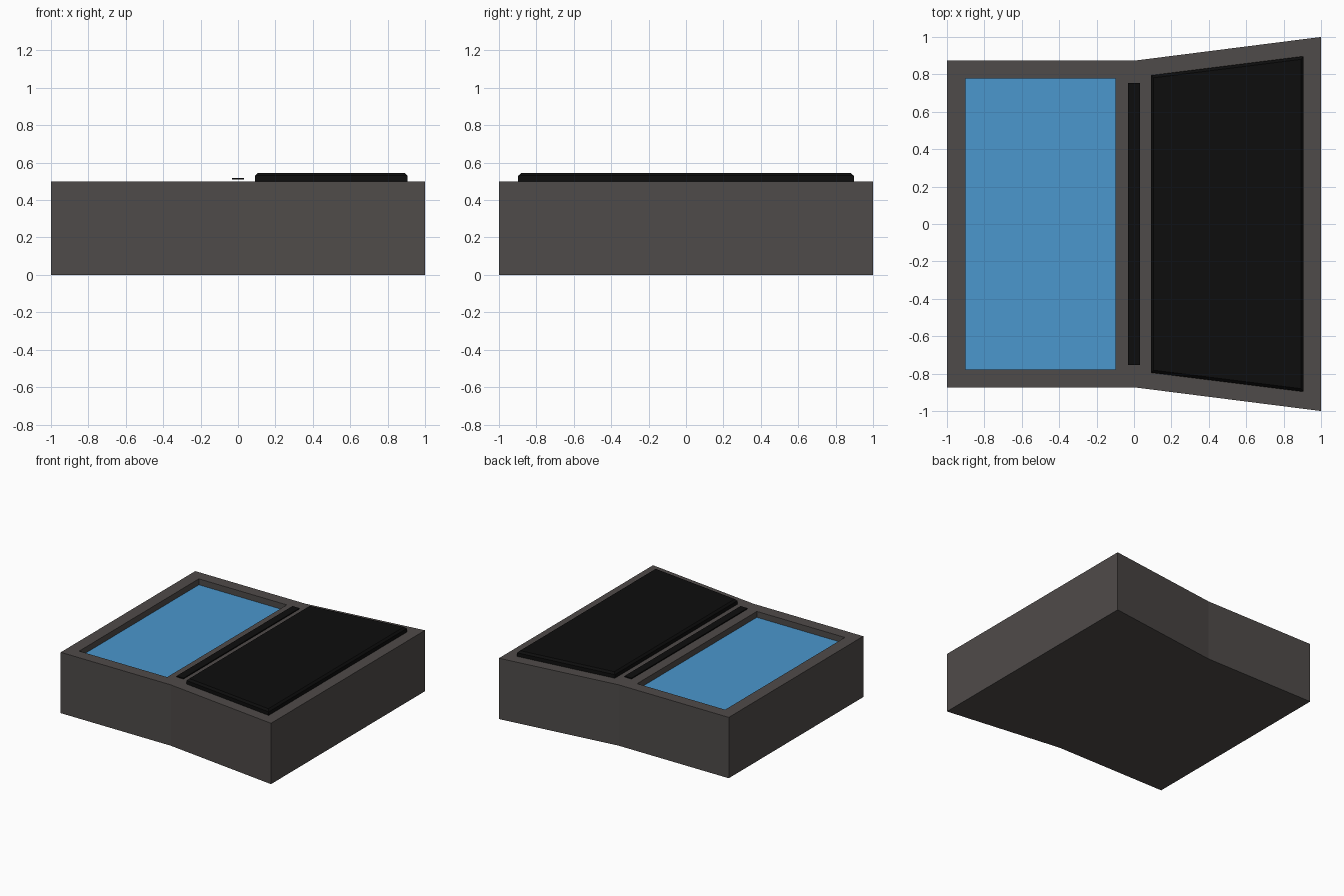
import bpy, bmesh

if "Cube" in bpy.data.objects:
    bpy.data.objects.remove(bpy.data.objects["Cube"])


def material(name, rgb):
    m = bpy.data.materials.new(name)
    m.diffuse_color = (*rgb, 1)
    m.use_nodes = True
    m.node_tree.nodes["Principled BSDF"].inputs["Base Color"].default_value = m.diffuse_color
    return m


GREY = material("warm grey", (0.078, 0.070, 0.067))
BLUE = material("pool blue", (0.07, 0.31, 0.61))
BLACK = material("black", (0.004, 0.004, 0.004))


def prism(name, outline, z0, z1, mat):
    """Extrude a flat outline from z0 up to z1."""
    bm = bmesh.new()
    face = bm.faces.new([bm.verts.new((x, y, z0)) for x, y in outline])
    top = bmesh.ops.extrude_face_region(bm, geom=[face])["geom"]
    for v in top:
        if isinstance(v, bmesh.types.BMVert):
            v.co.z = z1
    bmesh.ops.recalc_face_normals(bm, faces=bm.faces)
    me = bpy.data.meshes.new(name)
    bm.to_mesh(me)
    bm.free()
    me.materials.append(mat)
    ob = bpy.data.objects.new(name, me)
    bpy.context.collection.objects.link(ob)
    return ob


def rect(x0, x1, y):
    return [(x0, -y), (x1, -y), (x1, y), (x0, y)]


# Body: straight left half, flared right half
body = prism("body", [(-1, -0.873), (0, -0.873), (1, -1), (1, 1), (0, 0.873), (-1, 0.873)], 0, 0.5, GREY)

# Shallow recess cut in the left half
cutter = prism("recess_cutter", rect(-0.9, -0.1, 0.777), 0.448, 0.7, GREY)
cutter.hide_render = True
cutter.hide_set(True)
cut = body.modifiers.new("recess", 'BOOLEAN')
cut.operation = 'DIFFERENCE'
cut.solver = 'EXACT'
cut.object = cutter

# Blue panel on the recess floor
prism("blue_panel", rect(-0.9, -0.1, 0.777), 0.444, 0.451, BLUE)

# Thin centre strip, held just above the body
prism("centre_strip", rect(-0.032, 0.032, 0.753), 0.51, 0.518, BLACK)

# Raised flared pad with a chamfered edge on top
pad = prism("raised_pad", [(0.09, -0.795), (0.907, -0.897), (0.907, 0.897), (0.09, 0.795)], 0.5, 0.545, BLACK)
bm = bmesh.new()
bm.from_mesh(pad.data)
rim = [e for e in bm.edges if all(v.co.z > 0.54 for v in e.verts)]
bmesh.ops.bevel(bm, geom=rim, offset=0.015, segments=1, affect='EDGES')
bm.to_mesh(pad.data)
bm.free()
